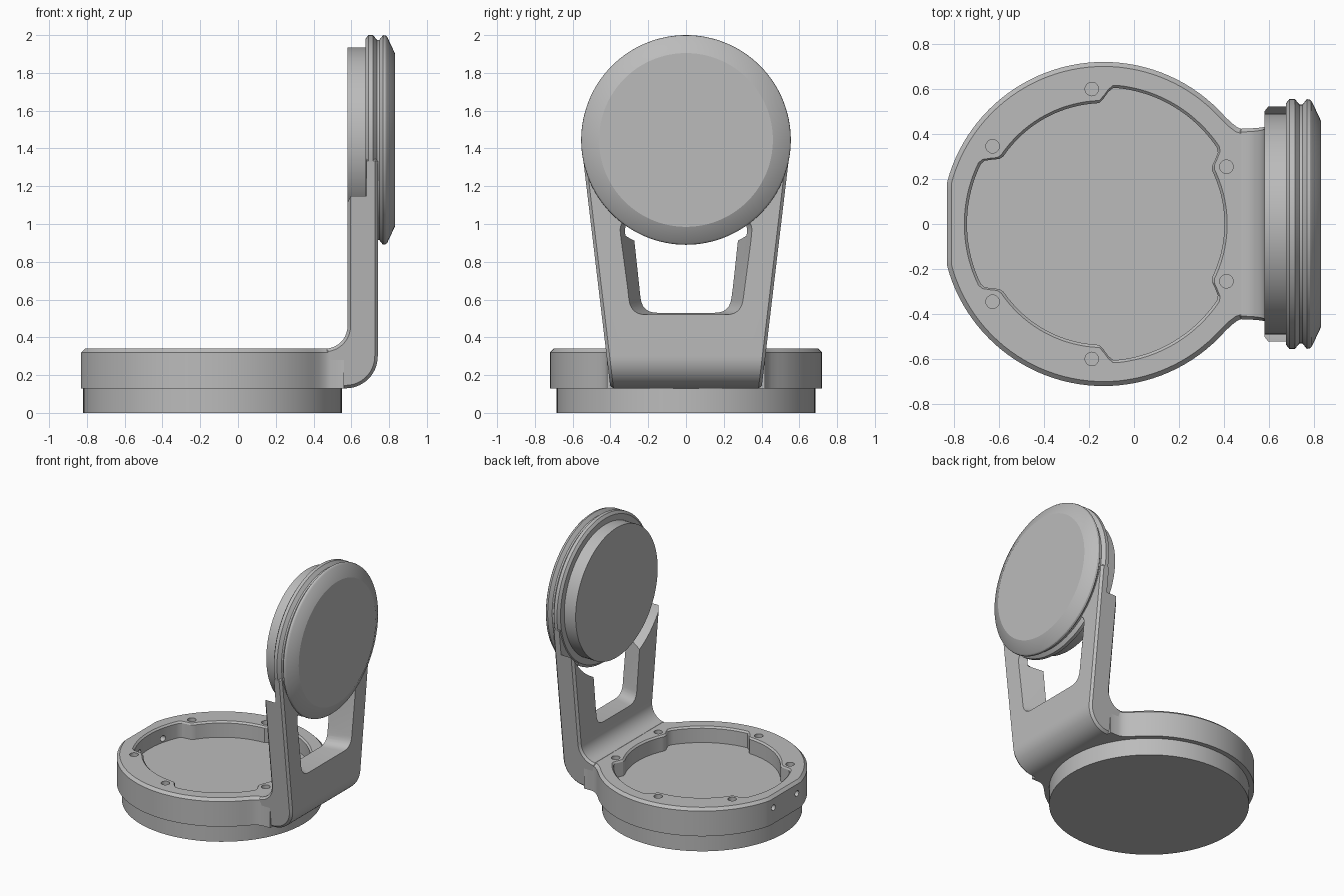
import bpy, bmesh
from math import sin, cos, pi, radians
from mathutils import Vector, Matrix

cube = bpy.data.objects.get("Cube")
if cube:
    bpy.data.objects.remove(cube)

grey = bpy.data.materials.new("satin_grey")
grey.use_nodes = True
colour = (0.5, 0.5, 0.5, 1)
grey.diffuse_color = colour
grey.node_tree.nodes["Principled BSDF"].inputs["Base Color"].default_value = colour

RING_X = -0.135      # centre of the ring and base
HEAD_Z = 1.445       # height of the round head


def make(name, bm):
    bmesh.ops.recalc_face_normals(bm, faces=bm.faces)
    mesh = bpy.data.meshes.new(name)
    bm.to_mesh(mesh)
    bm.free()
    mesh.materials.append(grey)
    obj = bpy.data.objects.new(name, mesh)
    bpy.context.collection.objects.link(obj)
    return obj


def loft(name, loops):
    """Skin equal-length loops of points and cap both ends."""
    bm = bmesh.new()
    rows = [[bm.verts.new(p) for p in loop] for loop in loops]
    n = len(rows[0])
    for a, b in zip(rows, rows[1:]):
        for i in range(n):
            j = (i + 1) % n
            bm.faces.new((a[i], a[j], b[j], b[i]))
    bm.faces.new(rows[0])
    bm.faces.new(rows[-1])
    return make(name, bm)


def lathe(name, profile, matrix, steps=96):
    """Revolve (radius, height) points, then place with a matrix."""
    loops = [[matrix @ Vector((r * cos(2 * pi * i / steps), r * sin(2 * pi * i / steps), h))
              for i in range(steps)] for r, h in profile]
    return loft(name, loops)


def arc(cx, cy, r, start, end, steps):
    return [(cx + r * cos(radians(start + (end - start) * i / steps)),
             cy + r * sin(radians(start + (end - start) * i / steps)))
            for i in range(steps + 1)]


def round_corners(points, radius, steps=6):
    """Replace polygon corners with quadratic curves."""
    out = []
    for i, p in enumerate(points):
        p = Vector(p)
        a = p + (Vector(points[i - 1]) - p).normalized() * radius
        b = p + (Vector(points[(i + 1) % len(points)]) - p).normalized() * radius
        for k in range(steps + 1):
            t = k / steps
            out.append(a * (1 - t) ** 2 + p * 2 * t * (1 - t) + b * t * t)
    return out


def bake(obj, cutters=()):
    """Apply modifiers and subtract cutters, then drop the cutters."""
    for c in cutters:
        c.hide_render = True
        mod = obj.modifiers.new("cut", "BOOLEAN")
        mod.operation, mod.solver, mod.object = "DIFFERENCE", "EXACT", c
    graph = bpy.context.evaluated_depsgraph_get()
    mesh = bpy.data.meshes.new_from_object(obj.evaluated_get(graph))
    obj.modifiers.clear()
    obj.data = mesh
    for c in cutters:
        bpy.data.objects.remove(c)


along_x = Matrix.Rotation(pi / 2, 4, "Y")

# Base disc, whose top is the floor of the ring
base = lathe("base_disc", [(0.685, 0), (0.685, 0.14), (0.65, 0.14), (0.65, 0.22)],
             Matrix.Translation((RING_X, 0, 0)))

# Ring outline: circle with a flat at the rear and a flared neck to the arm
neck = [(0.43, 0.452), (0.46, 0.429), (0.49, 0.418), (0.56, 0.418)]
outline = [(max(x, -0.83), y) for x, y in arc(RING_X, 0, 0.72, 42, 318, 92)]
outline += [(x, -y) for x, y in neck] + neck[::-1]
ring = loft("ring", [[(x, y, z) for x, y in outline] for z in (0.13, 0.34)])
bm = bmesh.new()
bm.from_mesh(ring.data)
rim = [e for e in bm.edges if all(v.co.z > 0.33 for v in e.verts)]
bmesh.ops.bevel(bm, geom=rim, offset=0.02, segments=1, affect="EDGES")
bm.to_mesh(ring.data)
bm.free()


# Pocket outline: narrow beside the screws, wide between them
def pocket_radius(deg):
    a = abs((deg + 180) % 360 - 180)
    wide = 0
    for lo, hi in ((30, 89), (150, 220)):
        t = min(max(min(a - lo, hi - a) / 7 + 0.5, 0), 1)
        wide = max(wide, t * t * (3 - 2 * t))
    return 0.537 + 0.07 * wide


def pocket_loop(z, grow):
    return [(RING_X + (pocket_radius(d) + grow) * cos(radians(d)),
             (pocket_radius(d) + grow) * sin(radians(d)), z) for d in range(0, 360, 2)]


pocket = loft("pocket_cutter", [pocket_loop(0.1, 0), pocket_loop(0.328, 0),
                                pocket_loop(0.34, 0.012), pocket_loop(0.38, 0.012)])
cutters = [pocket]
# Screw holes in the top and through the rear flat
for side in (-1, 1):
    for deg in (25, 95, 145):
        a = radians(deg * side)
        spot = (RING_X + 0.602 * cos(a), 0.602 * sin(a), 0.25)
        cutters.append(lathe("screw_cutter", [(0.03, 0), (0.03, 0.15)],
                             Matrix.Translation(spot), 24))
    cutters.append(lathe("side_cutter", [(0.022, 0), (0.022, 0.2)],
                         Matrix.Translation((-0.88, 0.14 * side, 0.25)) @ along_x, 20))
bake(ring, cutters)

# Arm: bent plate that widens towards the head
profile = [(0.47, 0.13)] + arc(0.57, 0.30, 0.17, -90, 0, 14)
profile += [(0.74, 1.35), (0.58, 1.35)] + arc(0.46, 0.46, 0.12, 0, -90, 10)
arm = loft("arm", [[(x, s * (0.4 + (z - 0.13) * 0.119), z) for x, z in profile]
                   for s in (-1, 1)])
bevel = arm.modifiers.new("edge", "BEVEL")
bevel.width, bevel.segments, bevel.limit_method = 0.016, 1, "ANGLE"
bevel.angle_limit = radians(40)


# Window that opens wider on the outer side
def window_loop(x):
    t = (x - 0.58) / 0.16
    low, high, floor = 0.232 + 0.06 * t, 0.288 + 0.07 * t, 0.53 - 0.01 * t
    shape = [(-low, floor), (low, floor), (high, 1.03), (-high, 1.03)]
    return [(x, p.x, p.y) for p in round_corners(shape, 0.08)]


window = loft("window_cutter", [window_loop(0.54), window_loop(0.78)])
# Clearance around the back of the head
clearance = lathe("clearance_cutter", [(0.6, 0), (0.6, 0.18)],
                  Matrix.Translation((0.5, 0, HEAD_Z)) @ along_x)
bake(arm, [window, clearance])

# Head: rear boss, mounting flange, groove and chamfered cap
head_profile = [(0.49, 0.58), (0.49, 0.675), (0.535, 0.675), (0.555, 0.69),
                (0.555, 0.715), (0.53, 0.735), (0.53, 0.748), (0.555, 0.768),
                (0.552, 0.782), (0.545, 0.79), (0.46, 0.83)]
head = lathe("head", head_profile, Matrix.Translation((0, 0, HEAD_Z)) @ along_x, 128)

# Smooth curved sides, keep edges sharp
bpy.ops.object.select_all(action="DESELECT")
for obj in (base, ring, arm, head):
    obj.select_set(True)
bpy.context.view_layer.objects.active = ring
bpy.ops.object.shade_smooth_by_angle(angle=radians(25))
